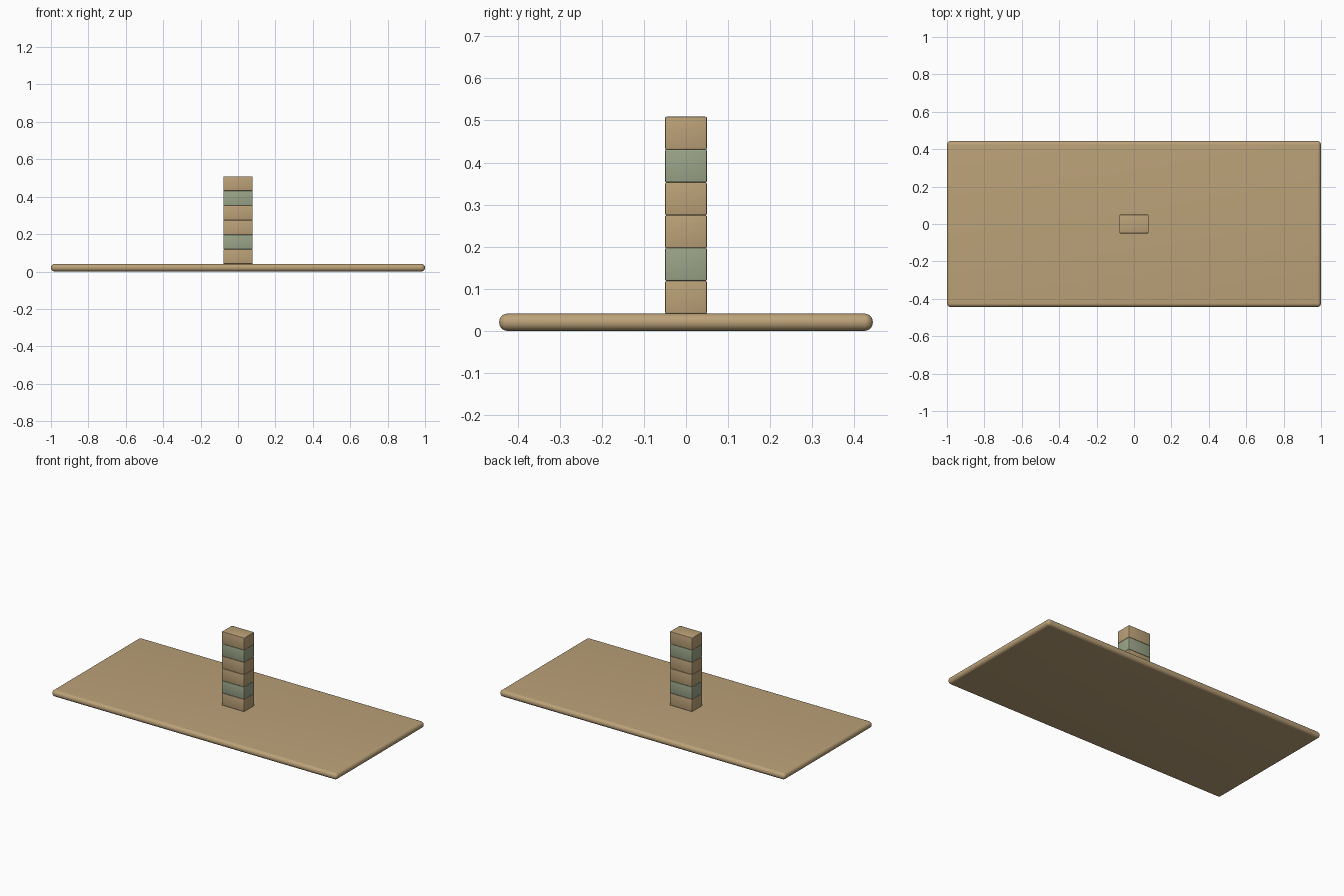
import bpy
import math

if "Cube" in bpy.data.objects:
    bpy.data.objects.remove(bpy.data.objects["Cube"], do_unlink=True)


def material(name, rgb):
    mat = bpy.data.materials.new(name)
    mat.use_nodes = True
    colour = (*rgb, 1)
    mat.diffuse_color = colour
    bsdf = next(n for n in mat.node_tree.nodes if n.type == "BSDF_PRINCIPLED")
    bsdf.inputs["Base Color"].default_value = colour
    return mat


def rounded_box(name, size, bottom, radius, segments, mat):
    """Box standing on the given height, with every edge rounded."""
    bpy.ops.mesh.primitive_cube_add(size=1, location=(0, 0, bottom + size[2] / 2))
    obj = bpy.context.object
    obj.name = name
    obj.scale = size
    bpy.ops.object.transform_apply(location=False, rotation=False, scale=True)
    bevel = obj.modifiers.new("Rounded edges", "BEVEL")
    bevel.width = radius
    bevel.segments = segments
    bevel.limit_method = "NONE"
    bpy.ops.object.modifier_apply(modifier=bevel.name)
    bpy.ops.object.shade_smooth_by_angle(angle=math.radians(35))
    obj.data.materials.append(mat)
    return obj


tan = material("tan wood", (0.50, 0.36, 0.19))
green = material("sage green", (0.33, 0.375, 0.25))

# Board with fully rounded rim
BOARD_TOP = 0.041
rounded_box("board", (2, 0.888, BOARD_TOP), 0, 0.02, 8, tan)

# Stack of blocks, every third one green
PITCH = 0.078
for i in range(6):
    rounded_box(f"block_{i + 1}", (0.156, 0.099, PITCH), BOARD_TOP + i * PITCH,
                0.003, 3, green if i % 3 == 1 else tan)
